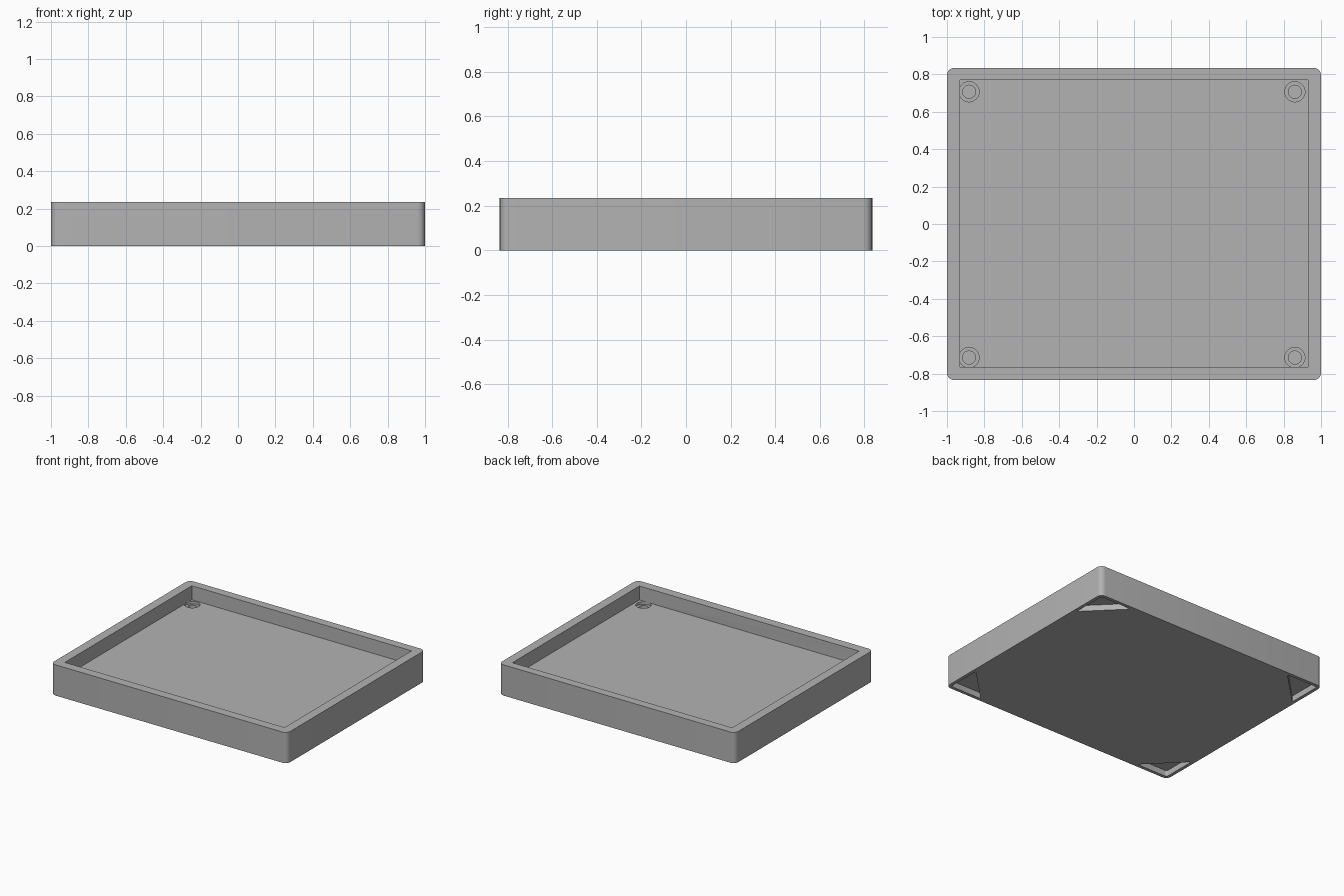
import bpy, bmesh

default = bpy.data.objects.get("Cube")
if default:
    bpy.data.objects.remove(default, do_unlink=True)

W, D, H = 1.0, 0.835, 0.235      # half width, half depth, height
FLOOR = 0.128

grey = bpy.data.materials.new("light grey")
grey.use_nodes = True
colour = (0.45, 0.45, 0.45, 1)
grey.diffuse_color = colour
grey.node_tree.nodes["Principled BSDF"].inputs["Base Color"].default_value = colour


def link(bm, name):
    bmesh.ops.recalc_face_normals(bm, faces=bm.faces[:])
    mesh = bpy.data.meshes.new(name)
    bm.to_mesh(mesh)
    bm.free()
    mesh.materials.append(grey)
    obj = bpy.data.objects.new(name, mesh)
    bpy.context.collection.objects.link(obj)
    return obj


def prism(name, outline, z0, z1, radius=0):
    """Extrude an outline upwards, rounding its upright edges."""
    bm = bmesh.new()
    face = bm.faces.new([bm.verts.new((x, y, z0)) for x, y in outline])
    top = bmesh.ops.extrude_face_region(bm, geom=[face])["geom"]
    for v in top:
        if isinstance(v, bmesh.types.BMVert):
            v.co.z = z1
    if radius:
        upright = [e for e in bm.edges
                   if abs(e.verts[0].co.z - e.verts[1].co.z) > 1e-4]
        bmesh.ops.bevel(bm, geom=upright, offset=radius, segments=6,
                        profile=0.5, affect="EDGES")
    return link(bm, name)


def rectangle(x0, x1, y0, y1):
    return [(x0, y0), (x1, y0), (x1, y1), (x0, y1)]


def cylinder(name, x, y, radius, z0, z1):
    bm = bmesh.new()
    bmesh.ops.create_cone(bm, cap_ends=True, segments=32, radius1=radius,
                          radius2=radius, depth=z1 - z0)
    bmesh.ops.translate(bm, verts=bm.verts[:], vec=(x, y, (z0 + z1) / 2))
    return link(bm, name)


# Outer body with rounded upright corners
tray = prism("tray", rectangle(-W, W, -D, D), 0, H, 0.04)

# Main cavity
cutters = [prism("cavity_cutter", rectangle(-0.93, 0.93, -0.765, 0.77), FLOOR, H + 0.1)]

# Stepped blind holes in the floor corners
for x in (-0.882, 0.86):
    for y in (-0.714, 0.707):
        cutters.append(cylinder("step_cutter", x, y, 0.054, FLOOR - 0.02, FLOOR + 0.003))
        cutters.append(cylinder("hole_cutter", x, y, 0.035, FLOOR - 0.06, FLOOR))

# Rounded triangular recesses under the corners
near, far = 0.025, 0.29
for sx in (-1, 1):
    for sy in (-1, 1):
        outline = [(sx * (W - a), sy * (D - b))
                   for a, b in ((near, near), (far, near), (near, far))]
        cutters.append(prism("foot_recess_cutter", outline, -0.05, 0.045, 0.015))

for cutter in cutters:
    cutter.hide_render = True
    mod = tray.modifiers.new(cutter.name, "BOOLEAN")
    mod.operation = "DIFFERENCE"
    mod.solver = "EXACT"
    mod.object = cutter

# Bake the cuts and drop the cutters
bpy.context.view_layer.update()
evaluated = tray.evaluated_get(bpy.context.evaluated_depsgraph_get())
mesh = bpy.data.meshes.new_from_object(evaluated)
tray.modifiers.clear()
tray.data = mesh
for cutter in cutters:
    bpy.data.objects.remove(cutter, do_unlink=True)

# Smooth curved walls, crisp edges
bpy.ops.object.select_all(action="DESELECT")
tray.select_set(True)
bpy.context.view_layer.objects.active = tray
bpy.ops.object.shade_smooth_by_angle(angle=0.6)
